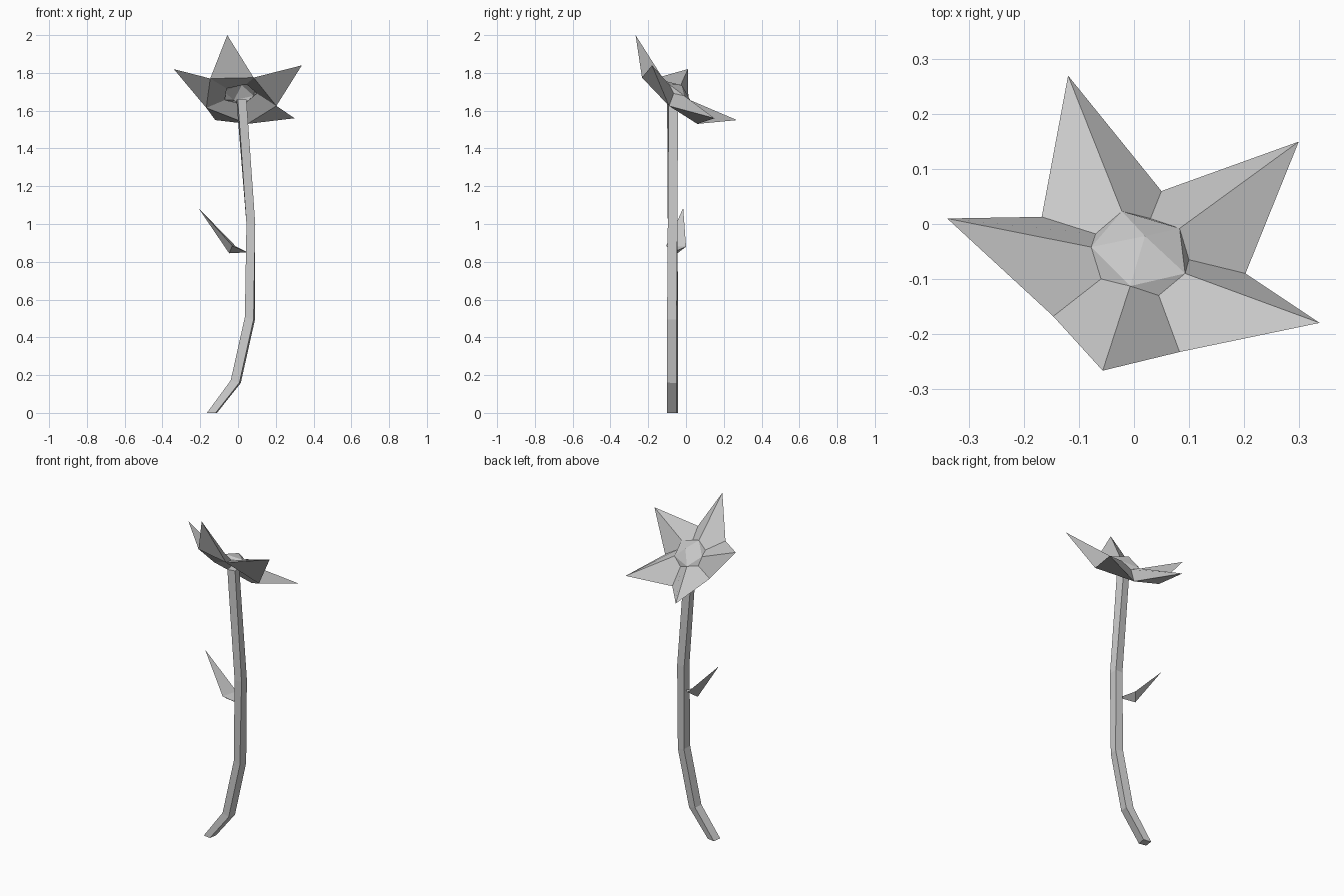
import bpy, bmesh, math

if "Cube" in bpy.data.objects:
    bpy.data.objects.remove(bpy.data.objects["Cube"])

grey = bpy.data.materials.new("light_grey")
grey.diffuse_color = (0.6, 0.6, 0.6, 1)
grey.use_nodes = True
grey.node_tree.nodes["Principled BSDF"].inputs["Base Color"].default_value = grey.diffuse_color


def make(name, verts, faces, fix_normals=False):
    mesh = bpy.data.meshes.new(name)
    mesh.from_pydata(verts, [], faces)
    mesh.materials.append(grey)
    if fix_normals:
        bm = bmesh.new()
        bm.from_mesh(mesh)
        bmesh.ops.recalc_face_normals(bm, faces=bm.faces)
        bm.to_mesh(mesh)
        bm.free()
    obj = bpy.data.objects.new(name, mesh)
    bpy.context.collection.objects.link(obj)
    return obj


# Stem: square section swept along a bent path with a slight twist
path = [(-0.138, 0.0, -9), (-0.012, 0.165, -9), (0.063, 0.50, -9),
        (0.068, 1.00, 0), (0.018, 1.66, 9)]
verts, faces = [], []
for x, z, twist in path:
    for k in range(4):
        a = math.radians(45 + 90 * k + twist)
        dx = 0.033 * math.cos(a)
        # the lowest sections are sheared to follow the bend
        dz = -0.25 * dx if 0 < z < 0.6 else 0
        verts.append((x + dx, -0.071 + 0.036 * math.sin(a), z + dz))
for r in range(len(path) - 1):
    for k in range(4):
        n = (k + 1) % 4
        faces.append((4 * r + k, 4 * r + n, 4 * r + 4 + n, 4 * r + 4 + k))
faces += [(3, 2, 1, 0), tuple(range(len(verts) - 4, len(verts)))]
make("stem", verts, faces, True)

# Leaf: pointed wedge with a keel underneath
make("leaf",
     [(-0.21, -0.015, 1.085), (-0.03, -0.105, 0.885), (-0.01, 0.0, 0.88),
      (-0.047, -0.045, 0.845), (0.05, -0.07, 0.85)],
     [(0, 1, 3), (0, 3, 2), (0, 2, 1), (4, 3, 1), (4, 2, 3), (4, 1, 2)], True)

# Flower outline, counterclockwise: petal tips and the notches after them
tips = [(-0.057, -0.267, 2.0), (0.338, -0.18, 1.84), (0.30, 0.15, 1.56),
        (-0.12, 0.27, 1.55), (-0.34, 0.01, 1.82)]
notches = [(0.083, -0.233, 1.775), (0.203, -0.09, 1.625), (0.05, 0.06, 1.53),
           (-0.168, 0.013, 1.615), (-0.147, -0.168, 1.77)]


def tilted(points, height):
    return [(x, y, height - 0.75 * (y + 0.05)) for x, y in points]


# Inner rings lie on tilted planes; petal ridges sit above the notches
ridge = tilted([(-0.007, -0.113), (0.093, -0.09), (0.083, -0.008),
                (-0.022, 0.023), (-0.078, -0.042)], 1.71)
valley = tilted([(0.045, -0.13), (0.10, -0.065), (0.03, 0.01),
                 (-0.07, -0.018), (-0.06, -0.10)], 1.68)

# Petals: ridged top and flat underside
for i in range(5):
    v = [valley[i - 1], notches[i - 1], tips[i], ridge[i], notches[i], valley[i]]
    make(f"petal_{i + 1}", v,
         [(0, 1, 2, 3), (3, 2, 4, 5), (1, 4, 2), (5, 4, 1, 0)])

# Flower centre: low faceted dome
faces = []
for i in range(5):
    n = (i + 1) % 5
    faces += [(10, i, n), (i, 5 + i, n)]
make("flower_centre", ridge + valley + [(0.02, -0.022, 1.735)], faces)
